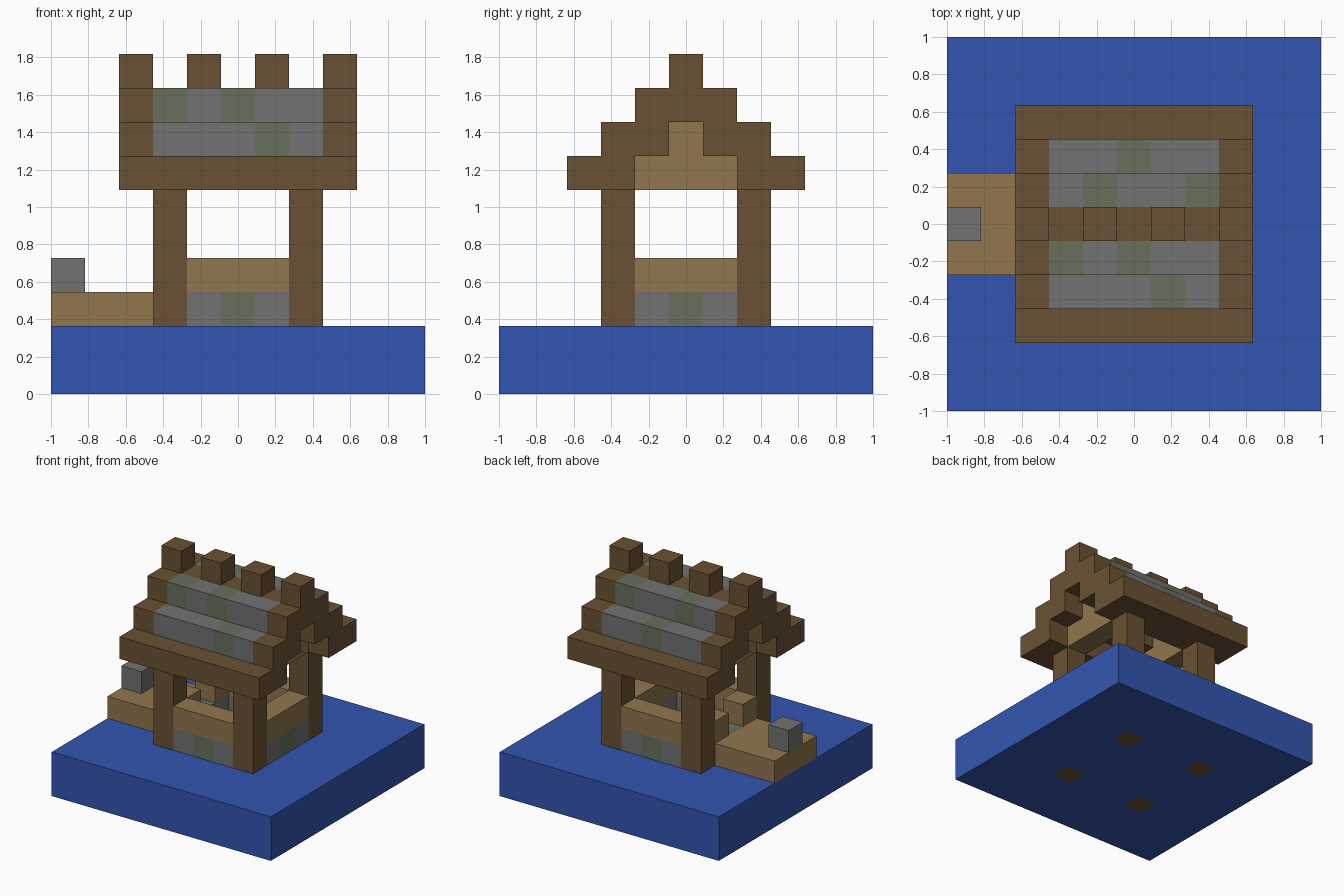
import bpy, bmesh
from mathutils import Vector

cube = bpy.data.objects.get("Cube")
if cube:
    bpy.data.objects.remove(cube, do_unlink=True)

U = 2 / 11  # edge of one building cell


def material(name, rgb):
    m = bpy.data.materials.new(name)
    m.use_nodes = True
    color = (*rgb, 1)
    m.diffuse_color = color
    bsdf = next(n for n in m.node_tree.nodes if n.type == "BSDF_PRINCIPLED")
    bsdf.inputs["Base Color"].default_value = color
    return m


water = material("water blue", (0.033, 0.091, 0.434))
wood = material("dark wood", (0.144, 0.083, 0.033))
plank = material("light plank", (0.283, 0.181, 0.076))
stone = material("grey stone", (0.168, 0.168, 0.168))
moss = material("mossy stone", (0.136, 0.162, 0.107))


def block(name, xs, ys, zs, mat, accent=None, rule=None):
    """Box over inclusive cell ranges; rule(x, y, z) picks accent cells."""
    lo = Vector((xs[0] - .5, ys[0] - .5, zs[0]))
    hi = Vector((xs[1] + .5, ys[1] + .5, zs[1] + 1))
    bm = bmesh.new()
    bmesh.ops.create_cube(bm, size=1)
    for v in bm.verts:
        v.co = Vector(h if c > 0 else l for c, l, h in zip(v.co, lo, hi))
    if rule:
        # Cut along cell borders, then colour faces by cell
        for axis in (0, 1):
            normal = [0, 0, 0]
            normal[axis] = 1
            for i in range(1, round(hi[axis] - lo[axis])):
                point = [0, 0, 0]
                point[axis] = lo[axis] + i
                bmesh.ops.bisect_plane(bm, geom=bm.verts[:] + bm.edges[:] + bm.faces[:],
                                       plane_co=point, plane_no=normal)
        for f in bm.faces:
            c = f.calc_center_median()
            f.material_index = int(rule(c.x, c.y, c.z))
    bmesh.ops.scale(bm, vec=(U, U, U), verts=bm.verts)
    bmesh.ops.recalc_face_normals(bm, faces=bm.faces)
    mesh = bpy.data.meshes.new(name)
    bm.to_mesh(mesh)
    bm.free()
    mesh.materials.append(mat)
    if accent:
        mesh.materials.append(accent)
    obj = bpy.data.objects.new(name, mesh)
    bpy.context.collection.objects.link(obj)
    return obj


# Water base, with the post feet showing underneath
block("water_base", (-5, 5), (-5, 5), (0, 1), water, wood,
      lambda x, y, z: z < .01 and round(abs(x)) == 2 and round(abs(y)) == 2)

# Corner posts
for x in (-2, 2):
    for y in (-2, 2):
        block("corner_post", (x, x), (y, y), (2, 5), wood)

# Low stone walls with a mossy middle, and plank rails
for s in (-1, 1):
    block("long_wall", (-1, 1), (2 * s, 2 * s), (2, 2), stone, moss,
          lambda x, y, z: abs(x) < .4)
    block("end_wall", (2 * s, 2 * s), (-1, 1), (2, 2), stone, moss,
          lambda x, y, z: abs(y) < .4)
    block("long_rail", (-1, 1), (2 * s, 2 * s), (3, 3), plank)
    block("entrance_rail", (-2, -2), (s, s), (3, 3), plank)
block("end_rail", (2, 2), (-1, 1), (3, 3), plank)

# Landing with a stone marker
block("landing", (-5, -3), (-1, 1), (2, 2), plank)
block("landing_stone", (-5, -5), (0, 0), (3, 3), stone)

# Stepped roof: eaves, supporting beams and stone courses with wooden ends
moss_cells = {(-2, 7): (1,), (-1, 8): (-2, 0), (2, 7): (0,), (1, 8): (-1, 2)}
for s in (-1, 1):
    block("eave", (-3, 3), (3 * s, 3 * s), (6, 6), wood)
    for step, level in ((2, 7), (1, 8)):
        y = step * s
        block("roof_beam", (-3, 3), (y, y), (level - 1, level - 1), wood)
        cells = moss_cells[y, level]
        block("roof_course", (-2, 2), (y, y), (level, level), stone, moss,
              lambda x, y, z: abs(x) < 2.4 and round(x) in cells or x > 2.4 and 2 in cells)
        for x in (-3, 3):
            block("roof_end", (x, x), (y, y), (level, level), wood)

# Ridge with square blocks on top
block("ridge_beam", (-3, 3), (0, 0), (8, 8), wood)
for x in range(-3, 4, 2):
    block("ridge_block", (x, x), (0, 0), (9, 9), wood)

# Recessed plank gables
for x in (-2, 2):
    block("gable_lower", (x, x), (-1, 1), (6, 6), plank)
    block("gable_upper", (x, x), (0, 0), (7, 7), plank)
